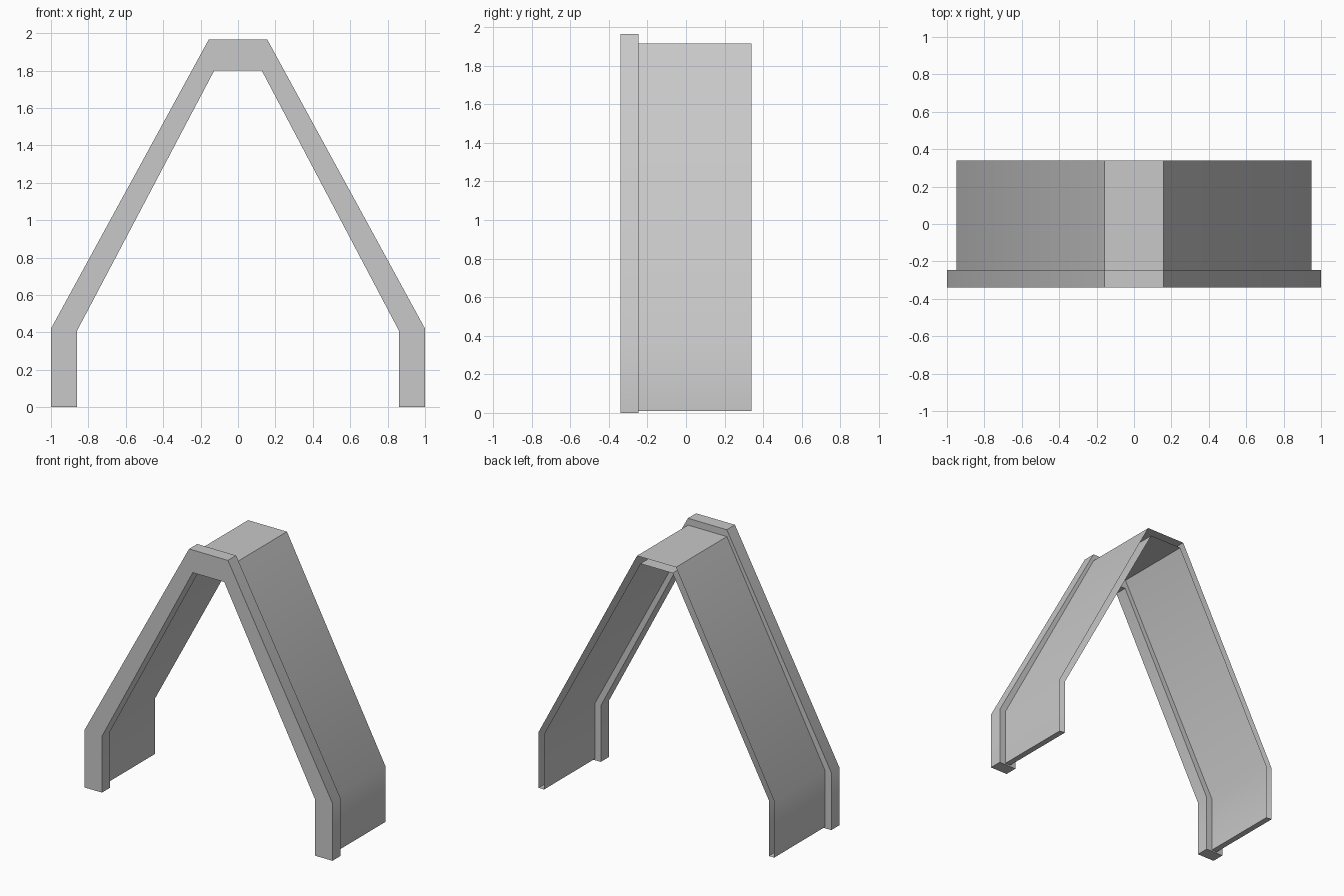
import bpy
import bmesh
import math

cube = bpy.data.objects.get("Cube")
if cube:
    bpy.data.objects.remove(cube, do_unlink=True)

GREY = (0.58, 0.58, 0.58, 1.0)
grey = bpy.data.materials.new("plain grey")
grey.use_nodes = True
grey.diffuse_color = GREY
grey.node_tree.nodes["Principled BSDF"].inputs["Base Color"].default_value = GREY


def arch(name, outer, inner, y_front, y_back, capped):
    """Extrude an arch given by half profiles (foot, knee, crown) along y."""
    def full(half):
        return half + [(-x, z) for x, z in reversed(half)]

    out, inn = full(outer), full(inner)
    loop = out + inn[::-1]
    n = len(out)
    bm = bmesh.new()
    front = [bm.verts.new((x, y_front, z)) for x, z in loop]
    back = [bm.verts.new((x, y_back, z)) for x, z in loop]
    total = len(loop)

    # Skin around the profile, feet included
    for i in range(total):
        j = (i + 1) % total
        bm.faces.new((front[i], front[j], back[j], back[i]))

    # End faces, one quad per arch segment
    if capped:
        for ring in (front, back):
            for i in range(n - 1):
                a, b = total - 1 - i, total - 2 - i
                bm.faces.new((ring[i], ring[i + 1], ring[b], ring[a]))
    bmesh.ops.recalc_face_normals(bm, faces=bm.faces)

    # Open skins need their outside checked against the crown's top face
    top = max(bm.faces, key=lambda f: f.calc_center_median().z)
    if not capped and top.normal.z < 0:
        bmesh.ops.reverse_faces(bm, faces=bm.faces)

    # Merge the coplanar end quads into one clean face each
    if capped:
        seams = [e for e in bm.edges if len(e.link_faces) == 2
                 and e.calc_face_angle() < 0.001]
        bmesh.ops.dissolve_edges(bm, edges=seams, use_verts=False)

    mesh = bpy.data.meshes.new(name)
    bm.to_mesh(mesh)
    bm.free()
    mesh.materials.append(grey)
    obj = bpy.data.objects.new(name, mesh)
    bpy.context.collection.objects.link(obj)
    bpy.ops.object.select_all(action="DESELECT")
    obj.select_set(True)
    bpy.context.view_layer.objects.active = obj
    bpy.ops.object.shade_smooth_by_angle(angle=math.radians(30))
    return obj


# Raised solid trim around the front opening
arch("front_trim",
     [(1.0, 0.0), (1.0, 0.42), (0.157, 1.965)],
     [(0.86, 0.0), (0.86, 0.41), (0.127, 1.80)],
     -0.34, -0.246, True)

# Thin double-walled passage behind the trim, open at its back end
arch("passage_shell",
     [(0.95, 0.01), (0.95, 0.42), (0.157, 1.915)],
     [(0.907, 0.01), (0.907, 0.415), (0.13, 1.865)],
     -0.246, 0.34, False)
